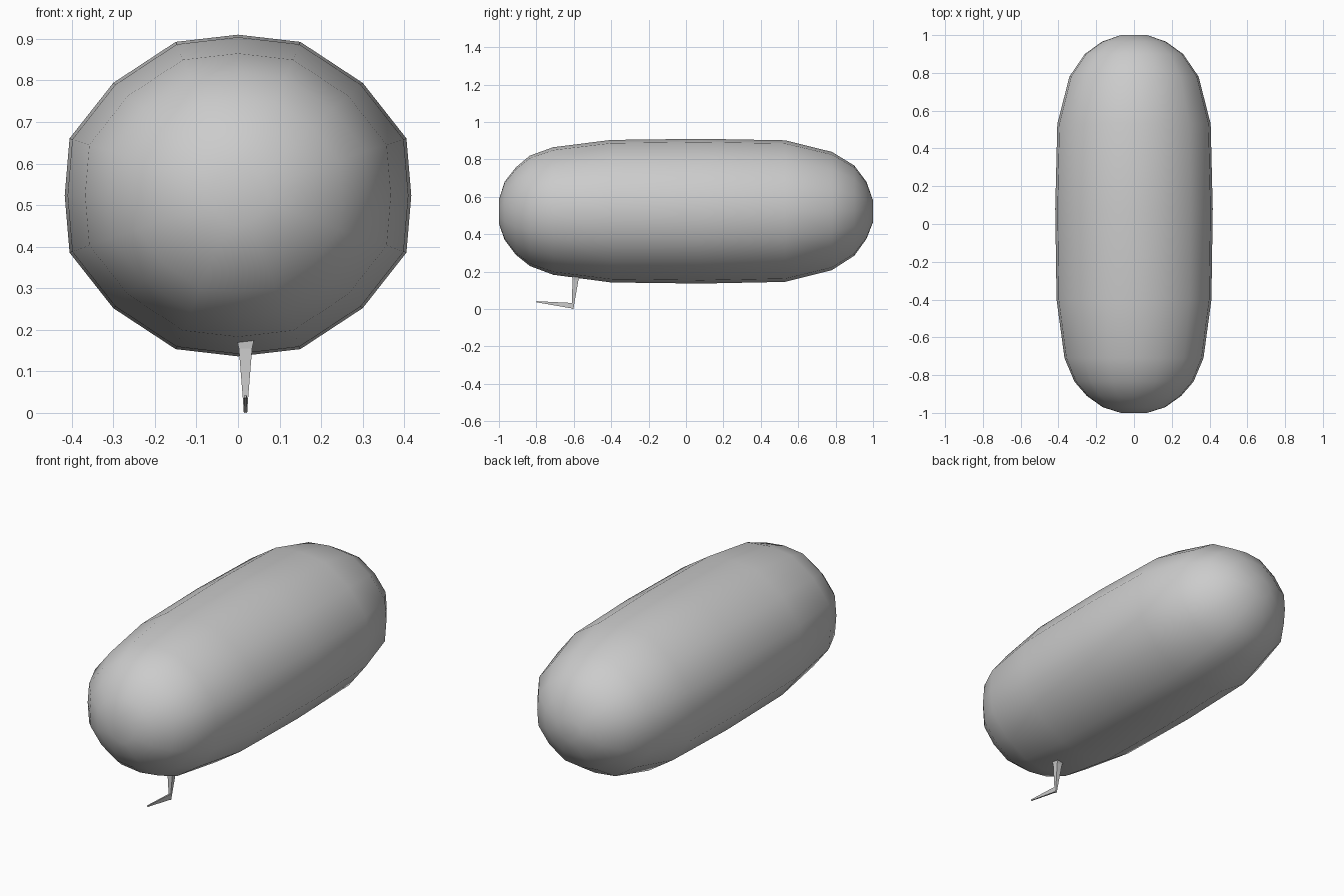
import bpy, bmesh

if "Cube" in bpy.data.objects:
    bpy.data.objects.remove(bpy.data.objects["Cube"])


def loft(name, rings):
    """Skin a list of equal-length point rings and cap both ends."""
    bm = bmesh.new()
    loops = [[bm.verts.new(p) for p in ring] for ring in rings]
    for a, b in zip(loops, loops[1:]):
        n = len(a)
        for i in range(n):
            j = (i + 1) % n
            bm.faces.new((a[i], a[j], b[j], b[i]))
    bm.faces.new(loops[0])
    bm.faces.new(loops[-1])
    bmesh.ops.recalc_face_normals(bm, faces=bm.faces)
    mesh = bpy.data.meshes.new(name)
    bm.to_mesh(mesh)
    bm.free()
    obj = bpy.data.objects.new(name, mesh)
    bpy.context.collection.objects.link(obj)
    return obj


# 16-sided cross-section, from one quarter outline
quarter = [(0, 1), (0.36, 0.955), (0.72, 0.70), (0.972, 0.355)]
right = quarter + [(1, 0)] + [(x, -z) for x, z in quarter[:0:-1]]
section = right + [(-x, -z) for x, z in right]

# Body stations: y, half width, top z, bottom z
stations = [
    (-1.00, 0.07, 0.585, 0.455), (-0.97, 0.165, 0.68, 0.37),
    (-0.91, 0.25, 0.757, 0.29), (-0.835, 0.315, 0.82, 0.23),
    (-0.71, 0.368, 0.865, 0.183), (-0.40, 0.41, 0.904, 0.142),
    (0.08, 0.417, 0.91, 0.136), (0.53, 0.406, 0.902, 0.145),
    (0.78, 0.342, 0.84, 0.208), (0.90, 0.26, 0.767, 0.285),
    (0.965, 0.17, 0.68, 0.375), (1.00, 0.07, 0.58, 0.465),
]
body = loft("body", [
    [(w * x, y, (t + b) / 2 + (t - b) / 2 * z) for x, z in section]
    for y, w, t, b in stations])
for poly in body.data.polygons:
    poly.use_smooth = True


# Thin tapered leg, flared where it meets the body
def leg_ring(x, y0, y1, w, z):
    return [(x - w, y0, z), (x + w, y0, z), (x + w, y1, z), (x - w, y1, z)]


loft("leg", [
    leg_ring(0.018, -0.612, -0.55, 0.026, 0.20),
    leg_ring(0.018, -0.607, -0.575, 0.016, 0.155),
    leg_ring(0.018, -0.610, -0.597, 0.006, 0.03),
    leg_ring(0.018, -0.610, -0.602, 0.004, 0.0)])

# Forward-pointing toe
loft("toe", [
    [(0.018 + sx * w, y, z) for sx, z in ((-1, z0), (1, z0), (1, z1), (-1, z1))]
    for y, w, z0, z1 in ((-0.603, 0.005, 0.002, 0.032),
                         (-0.80, 0.003, 0.036, 0.042))])
